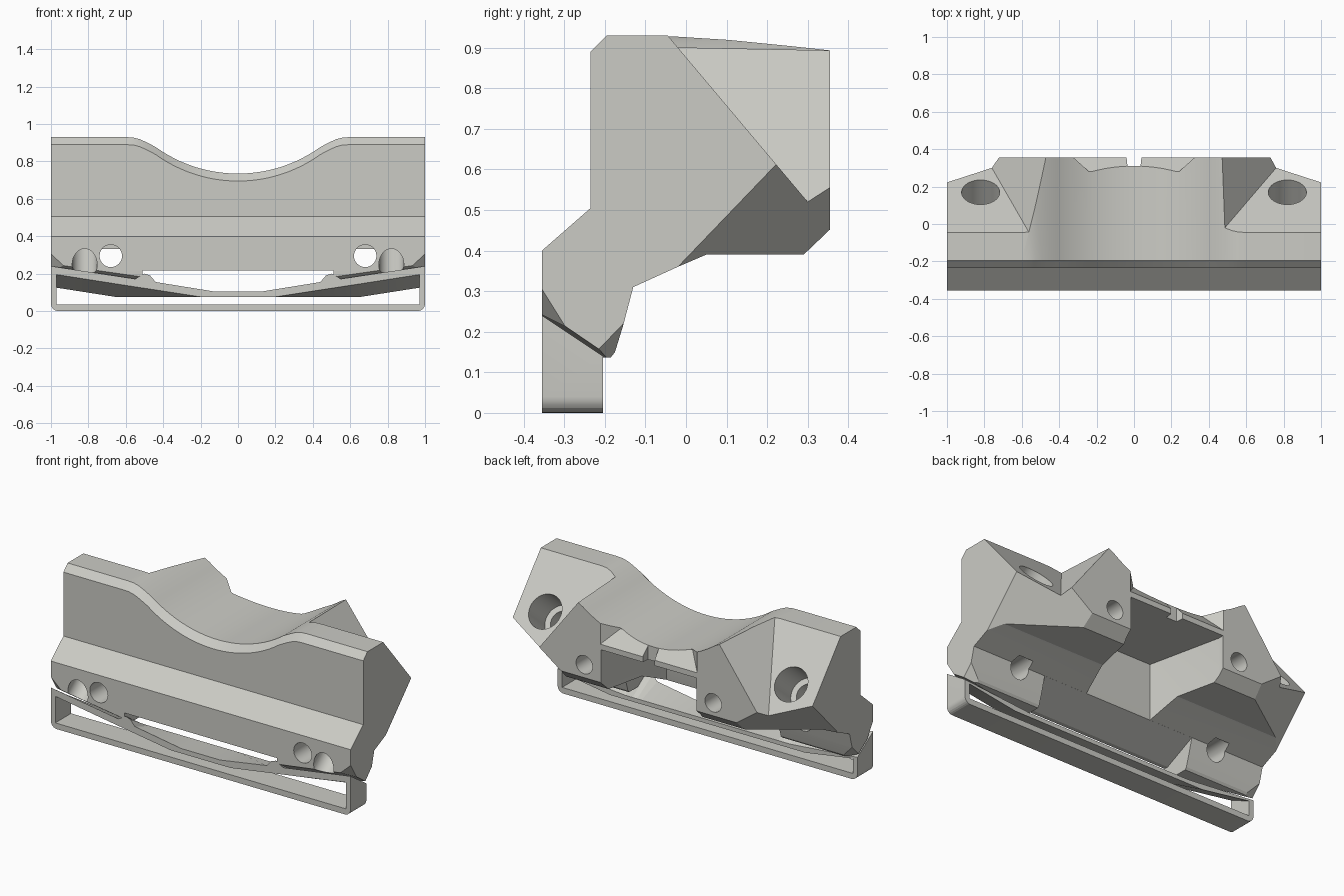
import bpy, bmesh, math
from mathutils import Vector

if "Cube" in bpy.data.objects:
    bpy.data.objects.remove(bpy.data.objects["Cube"])

grey = bpy.data.materials.new("light_grey")
grey.diffuse_color = (0.60, 0.60, 0.56, 1)
grey.use_nodes = True
grey.node_tree.nodes["Principled BSDF"].inputs["Base Color"].default_value = grey.diffuse_color


def to_object(name, bm):
    bm.normal_update()
    bmesh.ops.recalc_face_normals(bm, faces=bm.faces)
    mesh = bpy.data.meshes.new(name)
    bm.to_mesh(mesh)
    bm.free()
    mesh.materials.append(grey)
    ob = bpy.data.objects.new(name, mesh)
    bpy.context.collection.objects.link(ob)
    return ob


def loft(name, sections):
    """Solid through matching closed sections of 3D points."""
    bm = bmesh.new()
    rings = [[bm.verts.new(p) for p in s] for s in sections]
    n = len(rings[0])
    for a, b in zip(rings, rings[1:]):
        for i in range(n):
            j = (i + 1) % n
            bm.faces.new((a[i], a[j], b[j], b[i]))
    bm.faces.new(rings[0])
    bm.faces.new(rings[-1])
    return to_object(name, bm)


def extrude_x(name, yz, x0, x1):
    return loft(name, [[(x, y, z) for y, z in yz] for x in (x0, x1)])


def extrude_z(name, xy, z0, z1):
    return loft(name, [[(x, y, z) for x, y in xy] for z in (z0, z1)])


def wedge(name, side, planes):
    """Outer block of one side, keeping only what lies beyond every plane."""
    bm = bmesh.new()
    bmesh.ops.create_cube(bm, size=1)
    for v in bm.verts:
        v.co = Vector((v.co.x * 0.9 + 0.75, v.co.y * 1.6, v.co.z * 1.4 + 0.6))
    for co, no in planes:
        bmesh.ops.bisect_plane(bm, geom=bm.verts[:] + bm.edges[:] + bm.faces[:],
                               plane_co=co, plane_no=no, clear_inner=True)
        bmesh.ops.holes_fill(bm, edges=[e for e in bm.edges if e.is_boundary], sides=0)
    for v in bm.verts:
        v.co.x *= side
    return to_object(name, bm)


def plane(a, b, c, outward):
    a, b, c = Vector(a), Vector(b), Vector(c)
    n = (b - a).cross(c - a).normalized()
    return a, n if n.dot(Vector(outward)) > 0 else -n


def drill(name, start, end, r):
    start, end = Vector(start), Vector(end)
    d = end - start
    u = d.cross(Vector((0, 0, 1))).normalized()
    w = d.cross(u).normalized()
    ring = [u * r * math.cos(t * math.pi / 16) + w * r * math.sin(t * math.pi / 16)
            for t in range(32)]
    return loft(name, [[p + q for q in ring] for p in (start, end)])


def cut(target, cutter):
    m = target.modifiers.new("cut", 'BOOLEAN')
    m.operation, m.solver, m.object = 'DIFFERENCE', 'EXACT', cutter
    bpy.context.view_layer.objects.active = target
    bpy.ops.object.modifier_apply(modifier=m.name)
    bpy.data.objects.remove(cutter)


def mirrored(half):
    """Close a left-right symmetric outline from its right half."""
    return half + [(-x, z) for x, z in reversed(half) if abs(x) > 1e-6]


# Main body from its side profile
body = extrude_x("bracket_body", [
    (-0.355, 0.137), (-0.355, 0.40), (-0.235, 0.505), (-0.235, 1.0), (0.355, 1.0),
    (0.355, 0.452), (0.29, 0.39), (0.05, 0.39), (-0.02, 0.36), (-0.13, 0.31),
    (-0.155, 0.215), (-0.175, 0.15), (-0.185, 0.137)], -1, 1)

# Saddle on top, with a bevel along the front edge
R = 0.753
half = [(x, 0.735 + R - math.sqrt(R * R - x * x)) for x in [0.44 * i / 14 for i in range(15)]]
half += [(0.49, 0.903), (0.525, 0.919), (0.56, 0.928), (0.6, 0.93), (1.2, 0.93), (1.2, 1.4)]
saddle = mirrored(half)
cut(body, loft("saddle_cutter", [[(x, y, z + dz if z < 1.3 else z) for x, z in saddle]
                                 for y, dz in ((-0.3, -0.105), (-0.195, 0), (0.5, 0))]))

# Tapered hollow between the rear blocks, bevelled rear lip and centre notch
cut(body, extrude_z("pocket_cutter", [(-0.22, -0.13), (0.22, -0.13), (0.32, 0.32),
                                      (0.32, 0.5), (-0.32, 0.5), (-0.32, 0.32)], 0.0, 0.65))
cut(body, loft("lip_cutter", [[(s * (0.24 if y < 0.3 else 0.34), y, z) for y, z in
                               ((0.28, 0.77), (0.37, 0.665), (0.37, 1.1), (0.28, 1.1))]
                              for s in (-1, 1)]))
cut(body, extrude_z("notch_cutter", [(-0.035, 0.31), (0.035, 0.31), (0.055, 0.5),
                                     (-0.055, 0.5)], 0.6, 1.0))

# Side-dependent facets and screw holes
pod = ((0, -0.045, 0.93), (1, -0.045, 0.93), (0, 0.30, 0.52), (0, 1, 1))
under = ((1, 0.22, 0.61), (1, -0.02, 0.36), (0.76, 0.30, 0.52), (0, 0, -1))
corner = ((1, -0.355, 0.305), (1, -0.305, 0.225), (0.94, -0.355, 0.25), (1, -1, -1))
for s in (-1, 1):
    # The flank starts nearer the middle on the right
    ridge = (0.56, -0.04, 0.93) if s < 0 else (0.485, -0.022, 0.902)
    flank = ((0.47, 0.355, 0.895), ridge, (0.76, 0.30, 0.52), (1, 0, 0))
    cut(body, wedge("pod_cutter", s, [plane(*pod), plane(*flank)]))
    cut(body, wedge("under_cutter", s, [plane(*under)]))
    # Underside of the front lip, falling towards the back
    lip = [(0.5, 0.195), (0.53, 0.185), (1.1, 0.267), (1.1, -0.3), (0.5, -0.3)]
    cut(body, loft("sole_cutter", [[(s * x, y, z - 0.68 * (y + 0.355)) for x, z in lip]
                                   for y in (-0.45, -0.1)]))
    cut(body, wedge("corner_cutter", s, [plane(*corner)]))
    # Slanted counterbored hole
    d = Vector((0, -0.775, -0.632))
    p = Vector((s * 0.82, 0.17, 0.675))
    cut(body, drill("bore_cutter", p - d * 0.2, p + d * 0.2, 0.102))
    cut(body, drill("shaft_cutter", p, p + d * 0.9, 0.067))
    # Straight holes in the front lip and the rear blocks
    cut(body, drill("front_hole_cutter", (s * 0.68, -0.5, 0.295), (s * 0.68, -0.08, 0.295), 0.06))
    cut(body, drill("rear_hole_cutter", (s * 0.43, 0.5, 0.53), (s * 0.43, 0.08, 0.53), 0.055))
# Slanted relief under the middle of the lip
cut(body, extrude_x("relief_cutter", [(-0.5, 0.0), (-0.5, 0.218), (-0.33, 0.218),
                                      (-0.125, 0.312), (-0.1, 0.312), (-0.1, 0.0)], -0.51, 0.51))

# Lower spring frame: rounded box under a shallow V with two catches
arc = [(0.96 + 0.04 * math.sin(a), 0.04 - 0.04 * math.cos(a))
       for a in [i * math.pi / 12 for i in range(7)]]
outer = mirrored(arc + [(1, 0.24), (0.55, 0.172), (0.50, 0.2), (0.47, 0.19),
                        (0.44, 0.155), (0.13, 0.105)])
inner = mirrored([(0.97, 0.035), (0.97, 0.195), (0.65, 0.145), (0.2, 0.076)])


def sloped(outline, drop, low, y0, y1):
    def shift(z, y):
        k = (y + 0.355) / 0.15
        return max(z - drop * k, min(z, low)) if z > 0.07 else z
    return [[(x, y, shift(z, y)) for x, z in outline] for y in (y0, y1)]


frame = loft("lower_frame", sloped(outer, 0.10, 0.10, -0.355, -0.205))
front, back = sloped(inner, 0.07, 0.075, -0.355, -0.205)
ahead = [(x, -0.4, z) for x, y, z in front]
behind = [(x, -0.15, z) for x, y, z in back]
cut(frame, loft("frame_cutter", [ahead, front, back, behind]))

# Smooth the curves, keep the creases
for ob in (body, frame):
    bpy.ops.object.select_all(action='DESELECT')
    ob.select_set(True)
    bpy.context.view_layer.objects.active = ob
    bpy.ops.object.shade_smooth_by_angle(angle=math.radians(15))
